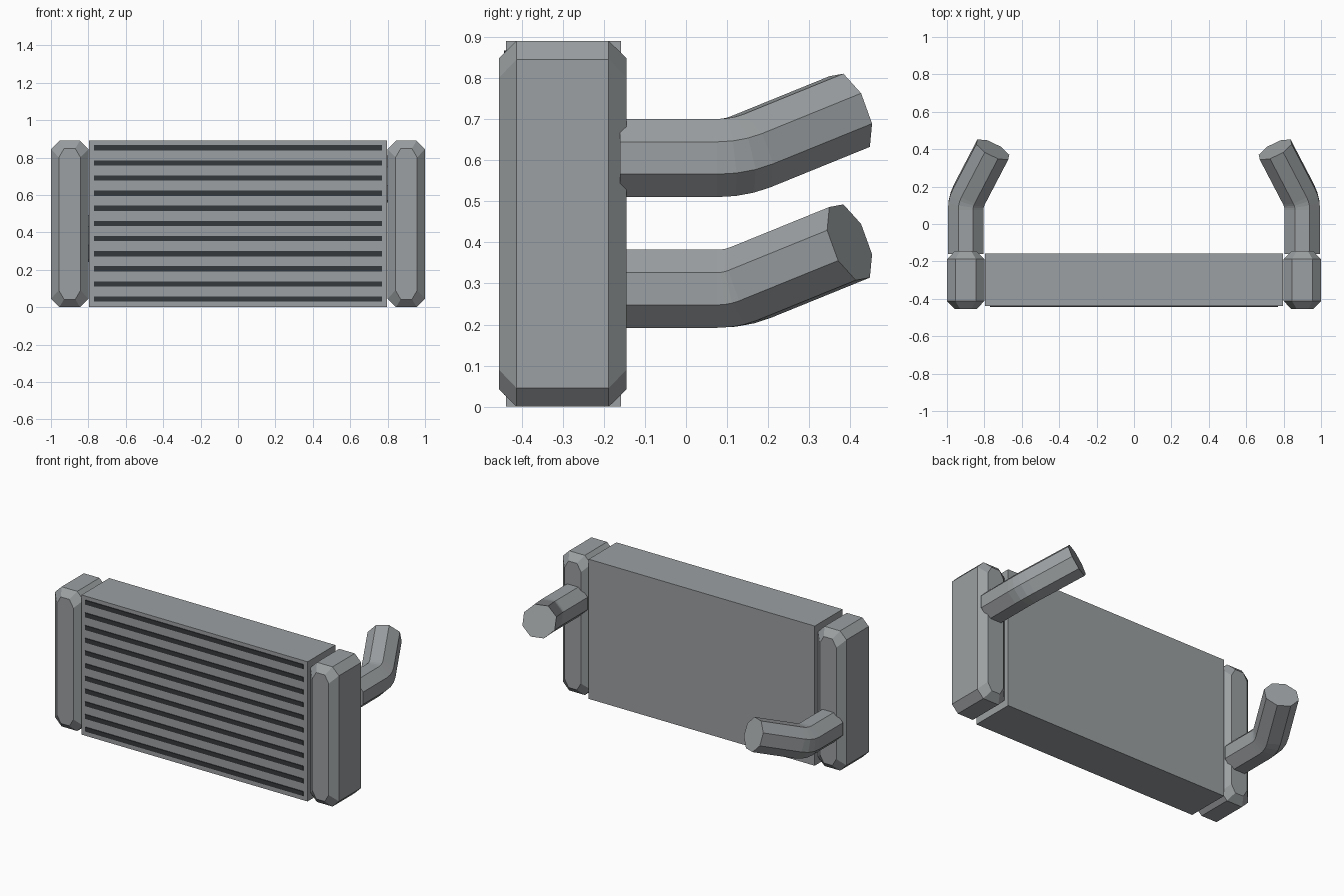
import bpy, bmesh, math
from mathutils import Vector

if "Cube" in bpy.data.objects:
    bpy.data.objects.remove(bpy.data.objects["Cube"])


def material(name, rgb):
    m = bpy.data.materials.new(name)
    m.diffuse_color = (*rgb, 1)
    m.use_nodes = True
    m.node_tree.nodes["Principled BSDF"].inputs["Base Color"].default_value = m.diffuse_color
    return m


METAL = material("grey metal", (0.33, 0.35, 0.36))
DARK = material("dark slot", (0.036, 0.04, 0.045))


def loft(name, rings, mat):
    """Solid made by joining equal-sized rings and capping both ends."""
    bm = bmesh.new()
    rows = [[bm.verts.new(p) for p in r] for r in rings]
    n = len(rows[0])
    for a, b in zip(rows, rows[1:]):
        for i in range(n):
            j = (i + 1) % n
            bm.faces.new((a[i], a[j], b[j], b[i]))
    bm.faces.new(rows[0])
    bm.faces.new(rows[-1])
    bmesh.ops.recalc_face_normals(bm, faces=bm.faces)
    me = bpy.data.meshes.new(name)
    bm.to_mesh(me)
    bm.free()
    me.materials.append(mat)
    ob = bpy.data.objects.new(name, me)
    bpy.context.collection.objects.link(ob)
    return ob


def box(name, x0, x1, y0, y1, z0, z1, mat):
    corners = [(x0, z0), (x1, z0), (x1, z1), (x0, z1)]
    return loft(name, [[(x, y, z) for x, z in corners] for y in (y0, y1)], mat)


def octagon(cx, y, hw, hz, cut_x, cut_z):
    """Upright rectangle with cut corners, centred on the core height."""
    a, b = hw - cut_x, hz - cut_z
    pts = [(a, hz), (hw, b), (hw, -b), (a, -hz), (-a, -hz), (-hw, -b), (-hw, b), (-a, hz)]
    return [(cx + x, y, 0.445 + z) for x, z in pts]


def pipe(name, side, z):
    """Eight-sided pipe that bends inwards and upwards."""
    corner = Vector((side * 0.9, 0.12, z))
    start = Vector((side * 0.9, -0.16, z))
    end = Vector((side * 0.755, 0.398, z + 0.113))
    d0, d1 = Vector((0, 1, 0)), (end - corner).normalized()
    p0, p1 = corner - d0 * 0.045, corner + d1 * 0.045
    path = [(start, d0)]
    for i in range(4):
        t = i / 3
        pos = p0 * (1 - t) ** 2 + corner * 2 * t * (1 - t) + p1 * t * t
        path.append((pos, d0.lerp(d1, t).normalized()))
    path.append((end, d1))
    r = 0.095 / math.cos(math.pi / 8)
    rings = []
    for pos, d in path:
        turn = d0.rotation_difference(d)
        rings.append([pos + turn @ Vector((r * math.cos(a), 0, r * math.sin(a)))
                      for a in (math.pi * (i + 0.5) / 4 for i in range(8))])
    return loft(name, rings, METAL)


# Core block
box("core", -0.797, 0.797, -0.438, -0.158, 0, 0.89, METAL)

# Dark slots across the front
for i in range(11):
    zc = 0.043 + i * 0.0809
    box(f"slot_{i + 1}", -0.77, 0.77, -0.443, -0.437, zc - 0.014, zc + 0.014, DARK)

# End tanks with bevelled edges, and one pipe on each
for label, side, pipe_z in (("left", -1, 0.287), ("right", 1, 0.605)):
    cx = side * 0.9
    loft(f"{label}_tank", [
        octagon(cx, -0.455, 0.058, 0.403, 0.028, 0.048),
        octagon(cx, -0.412, 0.1, 0.445, 0.045, 0.045),
        octagon(cx, -0.188, 0.1, 0.445, 0.045, 0.045),
        octagon(cx, -0.145, 0.058, 0.403, 0.028, 0.048)], METAL)
    pipe(f"{label}_pipe", side, pipe_z)
